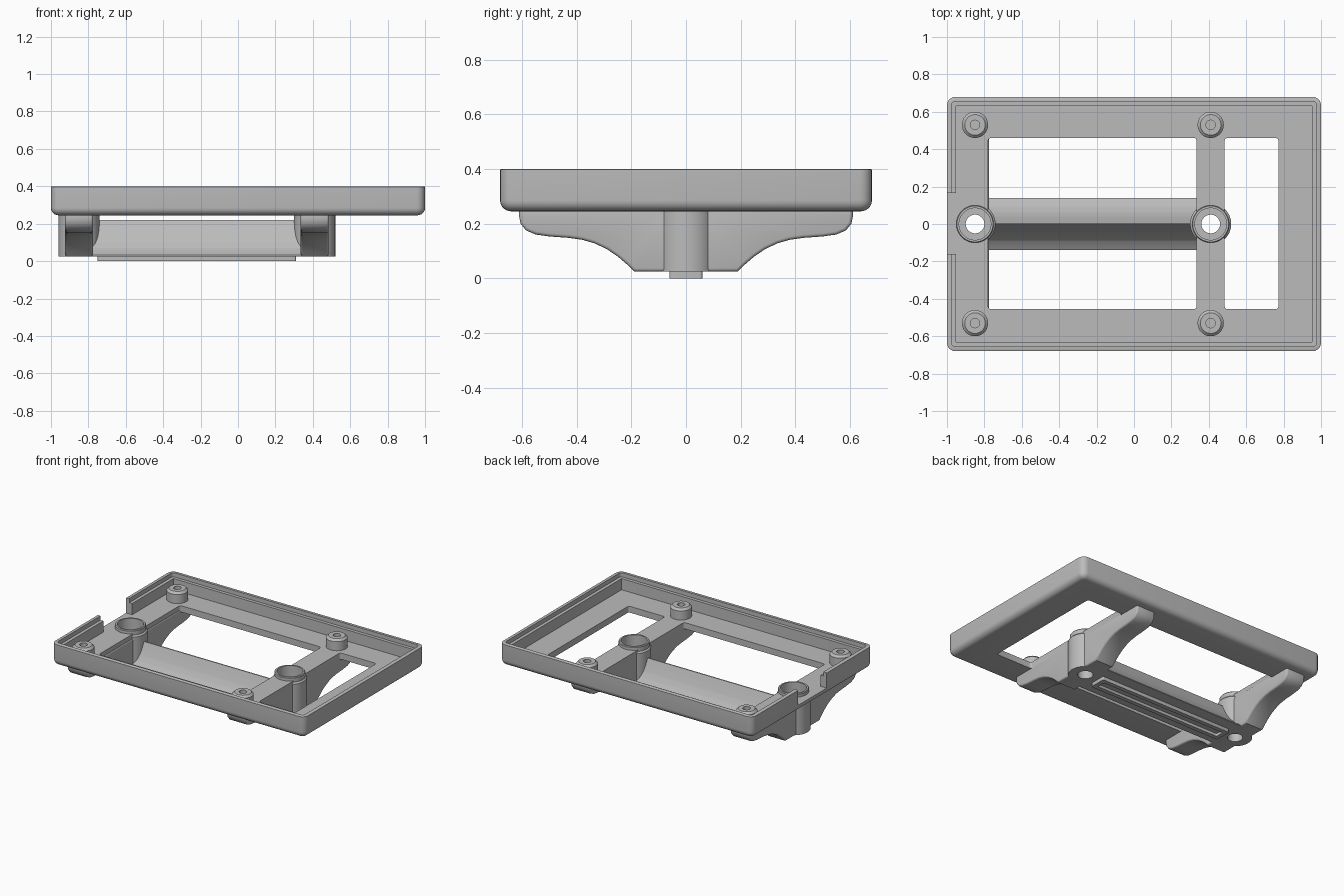
import bpy, bmesh
from math import sin, cos, pi, radians

default = bpy.data.objects.get("Cube")
if default:
    bpy.data.objects.remove(default, do_unlink=True)

grey = bpy.data.materials.new("plain_grey")
grey.use_nodes = True
grey.diffuse_color = (0.5, 0.5, 0.5, 1)
grey.node_tree.nodes["Principled BSDF"].inputs["Base Color"].default_value = (0.5, 0.5, 0.5, 1)

POSTS = (-0.85, 0.41)      # x of the two cross ribs
FLOOR, BASE, RIB_BASE = 0.29, 0.245, 0.025


def finish(name, bm):
    bmesh.ops.recalc_face_normals(bm, faces=bm.faces)
    mesh = bpy.data.meshes.new(name)
    bm.to_mesh(mesh)
    bm.free()
    mesh.materials.append(grey)
    obj = bpy.data.objects.new(name, mesh)
    bpy.context.collection.objects.link(obj)
    return obj


def activate(obj):
    bpy.ops.object.select_all(action='DESELECT')
    obj.select_set(True)
    bpy.context.view_layer.objects.active = obj


def smooth(obj):
    activate(obj)
    bpy.ops.object.shade_smooth_by_angle(angle=radians(32))


def loft(name, rings, cap=True):
    """Skin a list of equal-length point rings; without caps the list closes on itself."""
    bm = bmesh.new()
    loops = [[bm.verts.new(p) for p in ring] for ring in rings]
    pairs = list(zip(loops, loops[1:])) + ([] if cap else [(loops[-1], loops[0])])
    for a, b in pairs:
        for i in range(len(a)):
            j = (i + 1) % len(a)
            bm.faces.new((a[i], a[j], b[j], b[i]))
    if cap:
        bm.faces.new(loops[0])
        bm.faces.new(loops[-1])
    return finish(name, bm)


def rounded_rect(x0, x1, y0, y1, r, z, steps=5):
    points = []
    corners = ((x1 - r, y1 - r), (x0 + r, y1 - r), (x0 + r, y0 + r), (x1 - r, y0 + r))
    for q, (cx, cy) in enumerate(corners):
        for k in range(steps + 1):
            a = pi / 2 * (q + k / steps)
            points.append((cx + r * cos(a), cy + r * sin(a), z))
    return points


def block(name, x0, x1, y0, y1, z0, z1, r=0.01):
    return loft(name, [rounded_rect(x0, x1, y0, y1, r, z) for z in (z0, z1)])


def lathe(name, x, y, profile, cap=True, n=48):
    rings = [[(x + r * cos(2 * pi * i / n), y + r * sin(2 * pi * i / n), z)
              for i in range(n)] for r, z in profile]
    return loft(name, rings, cap)


def extrude_x(name, outline, x0, x1):
    return loft(name, [[(x, y, z) for y, z in outline] for x in (x0, x1)])


def apply_modifier(obj, kind, **settings):
    activate(obj)
    mod = obj.modifiers.new(kind.lower(), kind)
    for key, value in settings.items():
        setattr(mod, key, value)
    bpy.ops.object.modifier_apply(modifier=mod.name)


def cut(obj, cutters):
    for cutter in cutters:
        cutter.hide_render = True
        apply_modifier(obj, 'BOOLEAN', operation='DIFFERENCE', solver='EXACT', object=cutter)
        bpy.data.objects.remove(cutter, do_unlink=True)


def bores():
    return [lathe("bore_cutter", x, 0, [(0.095, -0.1), (0.095, 0.6)]) for x in POSTS]


# Tray: rounded underside, stepped rim and recessed floor
def tray_ring(inset, z):
    return rounded_rect(-1 + inset, 1 - inset, -0.68 + inset, 0.68 - inset,
                        max(0.045 - inset, 0.004), z)


r = 0.04
levels = [(r - r * sin(a), BASE + r - r * cos(a)) for a in (pi / 12 * k for k in range(7))]
levels += [(0.003, 0.397), (0.006, 0.4), (0.025, 0.4), (0.025, 0.37), (0.048, 0.37), (0.048, FLOOR)]
levels[7:8] = [(0, 0.397)]
tray = loft("tray", [tray_ring(*level) for level in levels])
cut(tray, [block("main_window_cutter", -0.78, 0.335, -0.455, 0.46, 0, 0.6, 0.015),
           block("side_window_cutter", 0.485, 0.772, -0.455, 0.46, 0, 0.6, 0.015),
           block("notch_cutter", -1.1, -0.945, -0.16, 0.165, FLOOR, 0.6, 0.002)] + bores())
smooth(tray)

# Cross ribs: swept underside tapering from the feet to the centre
half = [(0.19, RIB_BASE), (0.215, 0.05), (0.25, 0.08), (0.29, 0.107), (0.335, 0.128),
        (0.38, 0.141), (0.43, 0.148), (0.5, 0.153), (0.55, 0.16), (0.585, 0.175),
        (0.605, 0.2), (0.61, 0.225), (0.61, 0.26)]
outline = half + [(-y, z) for y, z in reversed(half)]
for x, side in zip(POSTS, ("right", "left")):
    rib = extrude_x(side + "_cross_rib", outline, x - 0.075, x + 0.075)
    apply_modifier(rib, 'BEVEL', width=0.012, segments=3, limit_method='ANGLE',
                   angle_limit=radians(60))
    cut(rib, [lathe("bore_cutter", x, 0, [(0.095, -0.1), (0.095, 0.6)])])
    smooth(rib)

    # Counterbored centre post
    smooth(lathe(side + "_centre_post", x, 0,
                 [(0.05, RIB_BASE), (0.11, RIB_BASE), (0.11, 0.27), (0.1, 0.28), (0.1, 0.31),
                  (0.096, 0.315), (0.085, 0.315), (0.085, 0.12), (0.05, 0.12)], cap=False))

    # Screw bosses with blind pilot holes
    for y, end in ((-0.53, "front"), (0.53, "back")):
        smooth(lathe(f"{side}_{end}_boss", x, y,
                     [(0.07, 0.27), (0.07, 0.355), (0.055, 0.37), (0.025, 0.37), (0.025, 0.31)]))

# Long beam: ridge with hollow flanks joining the ribs
flank = [(0.14, RIB_BASE), (0.14, 0.032), (0.115, 0.047), (0.09, 0.068), (0.065, 0.098),
         (0.042, 0.135), (0.022, 0.178), (0.004, 0.22)]
beam = extrude_x("long_beam", flank + [(-y, z) for y, z in reversed(flank)], -0.84, 0.4)
cut(beam, bores())
smooth(beam)

# Raised foot pad with a shallow groove
pad = block("foot_pad", -0.75, 0.31, -0.06, 0.06, 0, 0.03)
cut(pad, [block("groove_cutter", -0.72, 0.28, -0.03, 0.03, -0.1, 0.02)])
smooth(pad)
